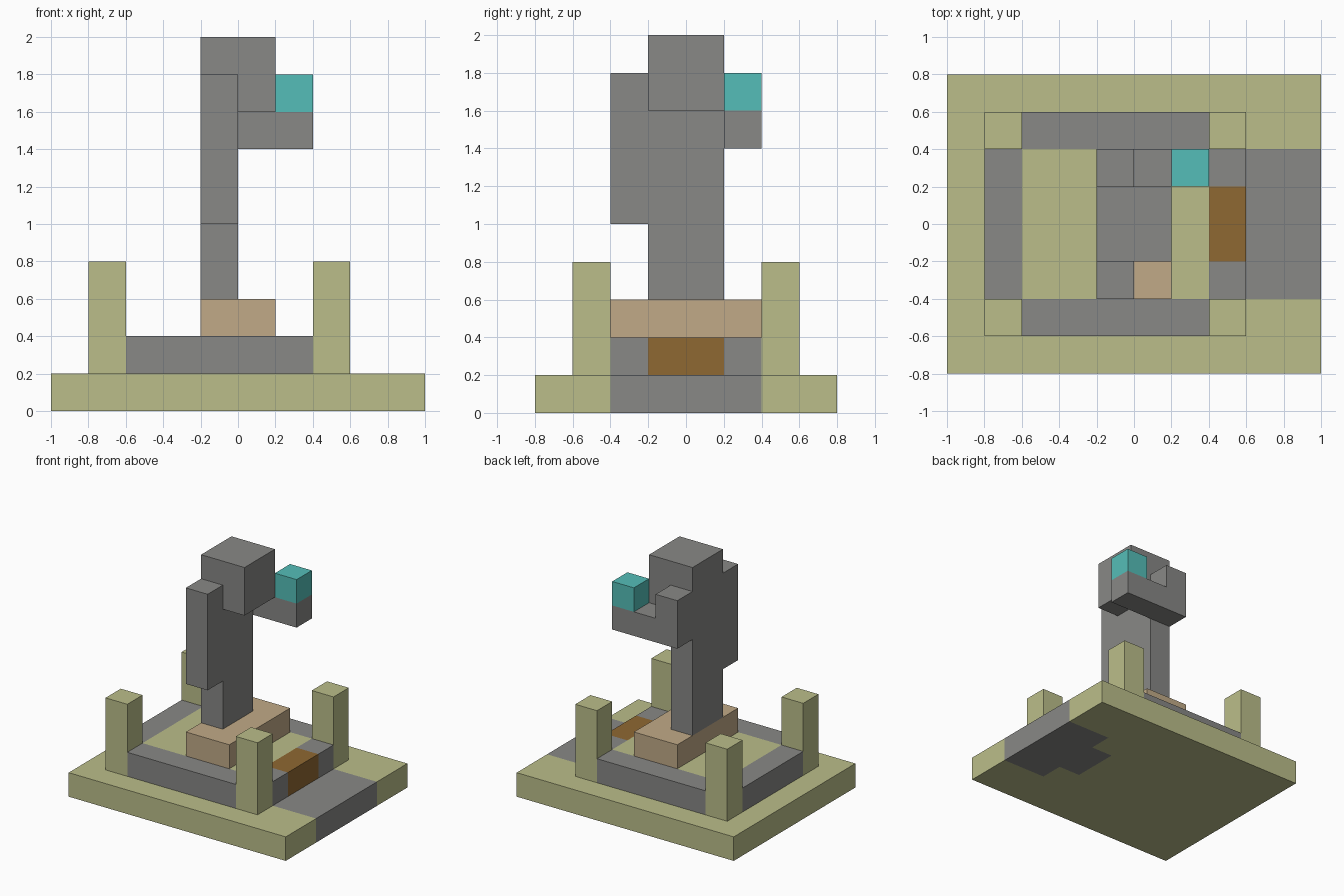
import bpy
import bmesh
from mathutils import Vector

old = bpy.data.objects.get("Cube")
if old:
    bpy.data.objects.remove(old, do_unlink=True)


def make_material(name, rgb):
    mat = bpy.data.materials.new(name)
    mat.use_nodes = True
    colour = (*rgb, 1.0)
    mat.diffuse_color = colour
    mat.node_tree.nodes["Principled BSDF"].inputs["Base Color"].default_value = colour
    return mat


KHAKI = make_material("khaki stone", (0.497, 0.515, 0.254))
GREY = make_material("grey stone", (0.246, 0.246, 0.238))
BROWN = make_material("brown wood", (0.275, 0.138, 0.032))
TAN = make_material("tan stone", (0.533, 0.402, 0.242))
TEAL = make_material("teal gem", (0.091, 0.515, 0.479))


def block(name, x, y, z, mats, cuts_x=(), cuts_y=(), rule=None):
    """Box from (min, max) ranges, optionally cut and coloured by a face rule."""
    bm = bmesh.new()
    bmesh.ops.create_cube(bm, size=1)
    lo, hi = Vector((x[0], y[0], z[0])), Vector((x[1], y[1], z[1]))
    bmesh.ops.scale(bm, vec=hi - lo, verts=bm.verts)
    bmesh.ops.translate(bm, vec=(lo + hi) / 2, verts=bm.verts)
    planes = [((c, 0, 0), (1, 0, 0)) for c in cuts_x]
    planes += [((0, c, 0), (0, 1, 0)) for c in cuts_y]
    for point, normal in planes:
        geom = bm.verts[:] + bm.edges[:] + bm.faces[:]
        bmesh.ops.bisect_plane(bm, geom=geom, plane_co=point, plane_no=normal)
    if rule:
        for face in bm.faces:
            face.material_index = rule(face.calc_center_median())
    mesh = bpy.data.meshes.new(name)
    bm.to_mesh(mesh)
    bm.free()
    for mat in mats:
        mesh.materials.append(mat)
    obj = bpy.data.objects.new(name, mesh)
    bpy.context.collection.objects.link(obj)
    return obj


# Ground slab with a grey path that runs in under the doorway
def path_rule(c):
    return int((c.x > 0.6 and abs(c.y) < 0.4) or (c.x > 0.4 and abs(c.y) < 0.2))


block("ground_slab", (-1, 1), (-0.8, 0.8), (0, 0.2), [KHAKI, GREY],
      (0.4, 0.6), (-0.4, -0.2, 0.2, 0.4), path_rule)


# Raised plinth: khaki floor and corners, grey border, brown step
def plinth_rule(c):
    end, side = c.x < -0.6 or c.x > 0.4, abs(c.y) > 0.4
    if c.x > 0.4 and abs(c.y) < 0.2:
        return 2
    return int(end != side)


block("plinth", (-0.8, 0.6), (-0.6, 0.6), (0.2, 0.4), [KHAKI, GREY, BROWN],
      (-0.6, 0.4), (-0.4, -0.2, 0.2, 0.4), plinth_rule)

# Corner posts
for end, x in (("back", -0.8), ("front", 0.4)):
    for side, y in (("right", -0.6), ("left", 0.4)):
        block(f"{end}_{side}_post", (x, x + 0.2), (y, y + 0.2), (0.4, 0.8), [KHAKI])

# Statue on its pedestal
block("pedestal", (-0.2, 0.2), (-0.4, 0.4), (0.4, 0.6), [TAN])
block("statue_body", (-0.2, 0), (-0.2, 0.2), (0.6, 1.6), [GREY])
block("statue_head", (-0.2, 0.2), (-0.2, 0.2), (1.6, 2), [GREY])
block("hanging_arm", (-0.2, 0), (-0.4, -0.2), (1, 1.8), [GREY])
block("raised_shoulder", (-0.2, 0), (0.2, 0.4), (1.4, 1.8), [GREY])
block("raised_forearm", (0, 0.4), (0.2, 0.4), (1.4, 1.6), [GREY])
block("held_gem", (0.2, 0.4), (0.2, 0.4), (1.6, 1.8), [TEAL])
